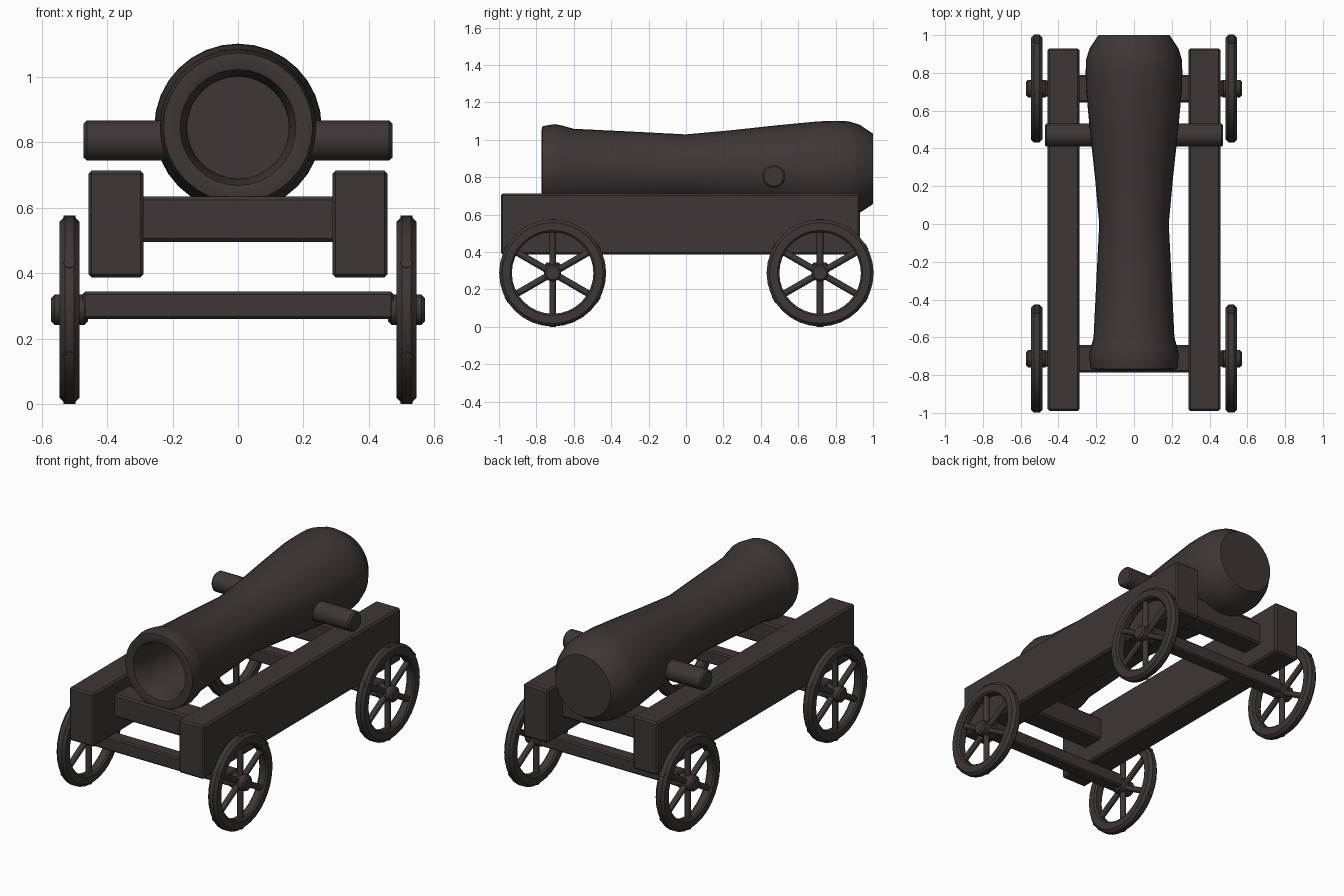
import bpy, bmesh, math
from mathutils import Matrix, Vector

if "Cube" in bpy.data.objects:
    bpy.data.objects.remove(bpy.data.objects["Cube"])

iron = bpy.data.materials.new("dark iron")
iron.diffuse_color = (0.047, 0.037, 0.036, 1)
iron.use_nodes = True
iron.node_tree.nodes["Principled BSDF"].inputs["Base Color"].default_value = iron.diffuse_color


def finish(bm, name, bevel=0.0, smooth=35):
    bmesh.ops.recalc_face_normals(bm, faces=bm.faces)
    mesh = bpy.data.meshes.new(name)
    bm.to_mesh(mesh)
    bm.free()
    mesh.materials.append(iron)
    ob = bpy.data.objects.new(name, mesh)
    bpy.context.collection.objects.link(ob)
    if bevel:
        mod = ob.modifiers.new("bevel", 'BEVEL')
        mod.width, mod.segments = bevel, 1
        mod.limit_method, mod.angle_limit = 'ANGLE', math.radians(40)
    if smooth:
        bpy.ops.object.select_all(action='DESELECT')
        ob.select_set(True)
        bpy.context.view_layer.objects.active = ob
        bpy.ops.object.shade_smooth_by_angle(angle=math.radians(smooth))
    return ob


def lathe(name, profile, axis, centre, sides, closed=False, smooth=35):
    """Spin (radius, distance) points round the x or y axis."""
    bm = bmesh.new()
    rings = []
    for r, d in profile:
        ring = []
        for i in range(sides):
            a = 2 * math.pi * i / sides
            u, w = r * math.cos(a), r * math.sin(a)
            co = (u, d, w) if axis == 'y' else (d, u, w)
            ring.append(bm.verts.new(Vector(co) + Vector(centre)))
        rings.append(ring)
    pairs = list(zip(rings, rings[1:]))
    if closed:
        pairs.append((rings[-1], rings[0]))
    else:
        bm.faces.new(rings[0])
        bm.faces.new(rings[-1])
    for a, b in pairs:
        for i in range(sides):
            j = (i + 1) % sides
            bm.faces.new((a[i], a[j], b[j], b[i]))
    return finish(bm, name, smooth=smooth)


def box(name, lo, hi, bevel=0.01):
    bm = bmesh.new()
    bmesh.ops.create_cube(bm, size=1)
    for v in bm.verts:
        v.co = [l if c < 0 else h for c, l, h in zip(v.co, lo, hi)]
    return finish(bm, name, bevel, smooth=0)


# Barrel with hollow bore
lathe("barrel", [
    (0.155, -0.10), (0.157, -0.70), (0.177, -0.765), (0.205, -0.772),
    (0.228, -0.768), (0.239, -0.70), (0.232, -0.665), (0.214, -0.60),
    (0.197, -0.25), (0.184, 0.0), (0.207, 0.25), (0.232, 0.48),
    (0.254, 0.71), (0.256, 0.80), (0.254, 0.87), (0.235, 0.93), (0.188, 1.0),
], 'y', (0, 0, 0.845), 32, smooth=40)

# Trunnion bar through the barrel
lathe("trunnions", [(0.052, -0.472), (0.061, -0.462), (0.061, 0.462),
                    (0.052, 0.472)], 'x', (0, 0.47, 0.805), 20)

# Side rails
for side, s in (("left", -1), ("right", 1)):
    a, b = sorted((s * 0.288, s * 0.457))
    rail = box(side + "_rail", (a, -0.99, 0.387), (b, 0.93, 0.713))

# Cross beams, axles and wheels
for end, y in (("front", -0.713), ("rear", 0.717)):
    box(end + "_cross_beam", (-0.30, y - 0.073, 0.495), (0.30, y + 0.073, 0.634))
    box(end + "_axle", (-0.475, y - 0.042, 0.26), (0.475, y + 0.042, 0.343), 0.008)
    for side, s in (("left", -1), ("right", 1)):
        c = (s * 0.515, y, 0.288)
        tag = end + "_" + side
        # Rim with chamfered tread
        lathe(tag + "_rim", [(0.218, -0.020), (0.228, -0.030), (0.270, -0.030),
                             (0.286, -0.014), (0.286, 0.014), (0.270, 0.030),
                             (0.228, 0.030), (0.218, 0.020)],
              'x', c, 32, closed=True)
        # Hub
        lathe(tag + "_hub", [(0.036, -0.056), (0.046, -0.046), (0.046, 0.046),
                             (0.036, 0.056)], 'x', c, 12)
        # Six spokes as three rods through the hub
        bm = bmesh.new()
        for k in range(3):
            m = (Matrix.Translation(c)
                 @ Matrix.Rotation(math.radians(60 * k), 4, 'X'))
            bmesh.ops.create_cone(bm, cap_ends=True, segments=8, radius1=0.018,
                                  radius2=0.018, depth=0.576, matrix=m)
        finish(bm, tag + "_spokes", smooth=50)
